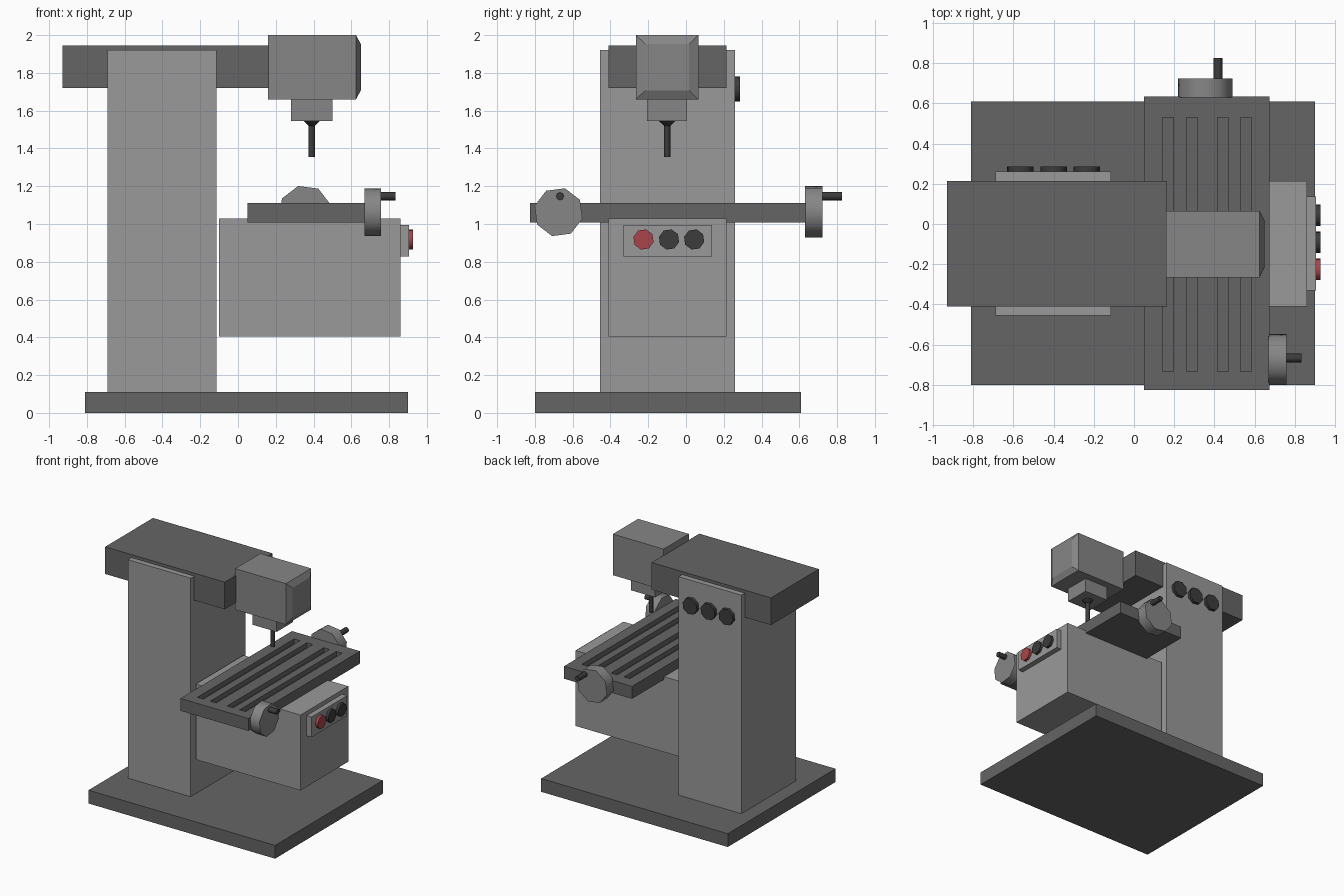
import bpy, bmesh, math
from mathutils import Matrix, Vector

if "Cube" in bpy.data.objects:
    bpy.data.objects.remove(bpy.data.objects["Cube"])


def material(name, rgb):
    m = bpy.data.materials.new(name)
    m.diffuse_color = (*rgb, 1)
    m.use_nodes = True
    m.node_tree.nodes["Principled BSDF"].inputs["Base Color"].default_value = m.diffuse_color
    return m


DARK = material("dark_grey", (0.13, 0.13, 0.13))
MID = material("mid_grey", (0.24, 0.24, 0.24))
LIGHT = material("light_grey", (0.32, 0.32, 0.32))
BLACK = material("near_black", (0.045, 0.045, 0.045))
RED = material("red", (0.4, 0.06, 0.07))


def finish(name, bm, mat=None):
    bmesh.ops.recalc_face_normals(bm, faces=bm.faces)
    me = bpy.data.meshes.new(name)
    bm.to_mesh(me)
    bm.free()
    ob = bpy.data.objects.new(name, me)
    bpy.context.collection.objects.link(ob)
    if mat:
        me.materials.append(mat)
    return ob


def add_box(bm, x, y, z):
    centre = Vector([(a + b) / 2 for a, b in (x, y, z)])
    size = [b - a for a, b in (x, y, z)]
    bmesh.ops.create_cube(bm, size=1, matrix=Matrix.Translation(centre) @ Matrix.Diagonal((*size, 1)))


def box(name, x, y, z, mat):
    bm = bmesh.new()
    add_box(bm, x, y, z)
    return finish(name, bm, mat)


def disc(name, start, axis, length, r, mat, r2=None, turn=0.0, sides=8):
    """Low-poly cylinder or cone running from start along axis, smooth round the rim."""
    bm = bmesh.new()
    a = Vector(axis)
    # local x axis is the in-plane reference direction for the turn angle
    u = Vector((0, 1, 0)) if abs(a.x) > 0.5 else Vector((1, 0, 0))
    v = a.cross(u)
    rot = Matrix((u, v, a)).transposed().to_4x4()
    mtx = (Matrix.Translation(Vector(start) + a * length / 2) @ rot
           @ Matrix.Rotation(math.radians(turn), 4, 'Z'))
    bmesh.ops.create_cone(bm, cap_ends=True, segments=sides, radius1=r,
                          radius2=r if r2 is None else r2, depth=length, matrix=mtx)
    ob = finish(name, bm, mat)
    bpy.ops.object.select_all(action='DESELECT')
    ob.select_set(True)
    bpy.context.view_layer.objects.active = ob
    bpy.ops.object.shade_smooth_by_angle(angle=math.radians(50))
    return ob


# Frame: base, column, ram, knee
box("base", (-0.81, 0.90), (-0.80, 0.61), (0, 0.11), DARK)
box("column", (-0.69, -0.115), (-0.455, 0.26), (0.11, 1.92), LIGHT)
box("ram", (-0.93, 0.165), (-0.41, 0.215), (1.72, 1.945), DARK)
box("knee", (-0.10, 0.86), (-0.41, 0.215), (0.405, 1.03), LIGHT)

# Motor head with a chamfered front face
bm = bmesh.new()
add_box(bm, (0.16, 0.625), (-0.265, 0.065), (1.66, 2.0))
bm.normal_update()
front = [f for f in bm.faces if f.normal.x > 0.9][0]
ext = bmesh.ops.extrude_discrete_faces(bm, faces=[front])["faces"][0]
c = ext.calc_center_median()
for v in ext.verts:
    v.co = Vector((0.65, c.y + (v.co.y - c.y) * 0.70, c.z + (v.co.z - c.z) * 0.72))
finish("motor_head", bm, MID)

# Spindle housing, chuck and cutting tool
box("spindle_housing", (0.28, 0.50), (-0.207, 0.005), (1.545, 1.66), MID)
disc("chuck", (0.39, -0.10, 1.547), (0, 0, -1), 0.027, 0.045, BLACK, r2=0.017)
disc("cutting_tool", (0.39, -0.10, 1.53), (0, 0, -1), 0.175, 0.017, BLACK)

# Work table with four slots
table = box("work_table", (0.05, 0.673), (-0.825, 0.635), (1.007, 1.11), DARK)
bm = bmesh.new()
for x in (0.17, 0.288, 0.442, 0.557):
    add_box(bm, (x - 0.027, x + 0.027), (-0.735, 0.53), (1.07, 1.2))
cutter = finish("slot_cutter", bm)
cutter.hide_render = True
cutter.hide_viewport = True
mod = table.modifiers.new("slots", 'BOOLEAN')
mod.operation = 'DIFFERENCE'
mod.object = cutter
mod.solver = 'EXACT'

# Handwheels with crank handles
disc("side_handwheel", (0.67, -0.675, 1.0625), (1, 0, 0), 0.088, 0.131, MID, turn=75)
disc("side_crank_handle", (0.74, -0.667, 1.147), (1, 0, 0), 0.093, 0.022, BLACK)
disc("back_handwheel", (0.355, 0.63, 1.065), (0, 1, 0), 0.093, 0.141, MID, turn=-105)
disc("back_crank_handle", (0.418, 0.70, 1.147), (0, 1, 0), 0.125, 0.022, BLACK)

# Control panel and its buttons
box("control_panel", (0.855, 0.905), (-0.33, 0.137), (0.827, 0.995), LIGHT)
for i, (y, mat) in enumerate(((-0.225, RED), (-0.09, BLACK), (0.043, BLACK))):
    disc(f"panel_button_{i + 1}", (0.90, y, 0.918), (1, 0, 0), 0.027, 0.055, mat, turn=75)

# Dials on the back of the column
for i, x in enumerate((-0.565, -0.40, -0.235)):
    disc(f"column_dial_{i + 1}", (x, 0.255, 1.715), (0, 1, 0), 0.032, 0.068, BLACK, turn=-105)
